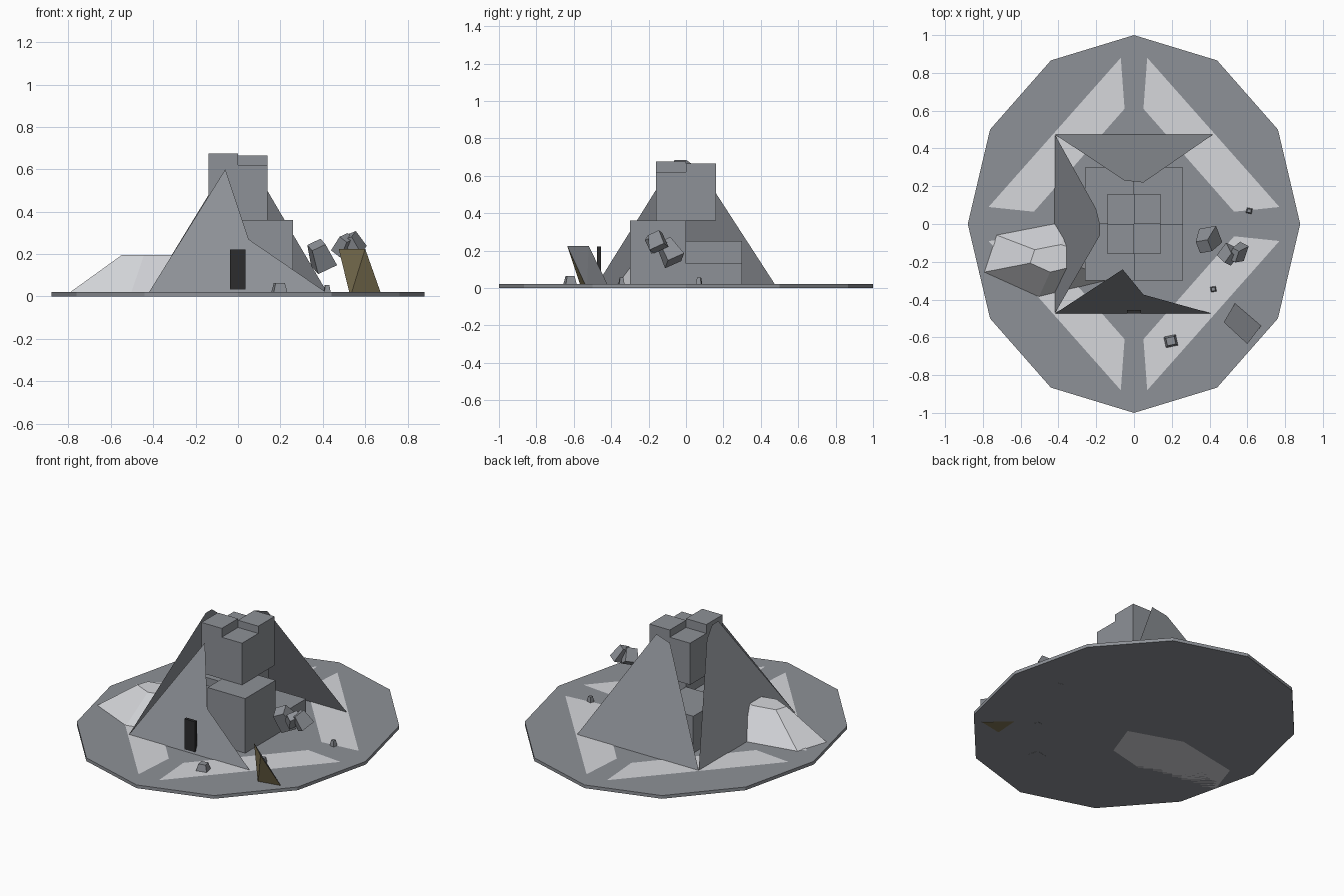
import bpy, bmesh, math
from mathutils import Matrix, Vector, Euler

cube = bpy.data.objects.get("Cube")
if cube:
    bpy.data.objects.remove(cube, do_unlink=True)


def material(name, color):
    m = bpy.data.materials.new(name)
    m.use_nodes = True
    m.diffuse_color = (*color, 1)
    m.node_tree.nodes["Principled BSDF"].inputs["Base Color"].default_value = (*color, 1)
    return m


STONE = material("grey stone", (0.27, 0.285, 0.31))
SAND = material("pale sand", (0.67, 0.68, 0.71))
DARK = material("door black", (0.025, 0.025, 0.026))
EARTH = material("brown earth", (0.22, 0.18, 0.09))


def finish(name, bm, *mats):
    mesh = bpy.data.meshes.new(name)
    bm.to_mesh(mesh)
    bm.free()
    for m in mats:
        mesh.materials.append(m)
    obj = bpy.data.objects.new(name, mesh)
    bpy.context.collection.objects.link(obj)
    return obj


def polygon(name, points, mat):
    bm = bmesh.new()
    bm.faces.new([bm.verts.new(p) for p in points])
    return finish(name, bm, mat)


def hull(name, points, *mats):
    bm = bmesh.new()
    for p in points:
        bm.verts.new(p)
    bmesh.ops.convex_hull(bm, input=bm.verts)
    bmesh.ops.recalc_face_normals(bm, faces=bm.faces)
    bmesh.ops.dissolve_limit(bm, angle_limit=0.02, verts=bm.verts, edges=bm.edges)
    return finish(name, bm, *mats)


def box(name, low, high, mat):
    low, high = Vector(low), Vector(high)
    bm = bmesh.new()
    bmesh.ops.create_cube(bm, size=1)
    bmesh.ops.scale(bm, vec=high - low, verts=bm.verts)
    bmesh.ops.translate(bm, vec=(low + high) / 2, verts=bm.verts)
    return finish(name, bm, mat)


def rock(name, center, size, rotation, taper):
    """Box that narrows towards its top."""
    bm = bmesh.new()
    bmesh.ops.create_cube(bm, size=1)
    for v in bm.verts:
        if v.co.z > 0:
            v.co.x *= taper
            v.co.y *= taper
    bmesh.ops.scale(bm, vec=size, verts=bm.verts)
    spin = Euler([math.radians(a) for a in rotation]).to_matrix().to_4x4()
    bmesh.ops.transform(bm, matrix=Matrix.Translation(center) @ spin, verts=bm.verts)
    return finish(name, bm, STONE)


# Twelve-sided ground slab
GROUND = 0.02
bm = bmesh.new()
bmesh.ops.create_cone(bm, cap_ends=True, segments=12, radius1=1, radius2=1, depth=GROUND)
bmesh.ops.scale(bm, vec=(0.88, 1, 1), verts=bm.verts)
bmesh.ops.translate(bm, vec=(0, 0, GROUND / 2), verts=bm.verts)
finish("ground_slab", bm, STONE)

# Four pale patches mirrored around the ground
patch = [(0.07, 0.88), (0.05, 0.61), (0.53, 0.065), (0.77, 0.09)]
for sx in (-1, 1):
    for sy in (-1, 1):
        pts = [(x * sx, y * sy, GROUND + 0.002) for x, y in patch]
        if sx * sy < 0:
            pts.reverse()
        polygon("sand_patch", pts, SAND)


# Inner tower: two tiers, each of four blocks of different height
def tier(name, hx, hy, base, heights):
    for (sx, sy), top in heights.items():
        xs, ys = sorted((0, sx * hx)), sorted((0, sy * hy))
        box(name, (xs[0], ys[0], base), (xs[1], ys[1], top), STONE)


tier("lower_block", 0.26, 0.30, GROUND,
     {(1, -1): 0.36, (1, 1): 0.13, (-1, 1): 0.25, (-1, -1): 0.2})
tier("upper_block", 0.14, 0.16, 0.36,
     {(1, -1): 0.62, (1, 1): 0.665, (-1, 1): 0.62, (-1, -1): 0.675})

# Thin broken pyramid walls, leaning inwards
LEAN_Y, LEAN_X = 0.405, 0.36
front = [(-0.42, GROUND), (0.415, GROUND), (0.05, 0.27), (-0.06, 0.60)]
polygon("front_wall", [(x, -0.475 + LEAN_Y * (z - GROUND), z) for x, z in front], STONE)
back = [(0.42, GROUND), (-0.42, GROUND), (-0.05, 0.625), (0.05, 0.65)]
polygon("back_wall", [(x, 0.475 - LEAN_Y * (z - GROUND), z) for x, z in back], STONE)
side = [(0.475, GROUND), (-0.475, GROUND), (-0.06, 0.685), (0.0, 0.685), (0.08, 0.63)]
polygon("side_wall", [(-0.42 + LEAN_X * (z - GROUND), y, z) for y, z in side], STONE)

# Upright door in the front wall
box("door", (-0.038, -0.475, 0.032), (0.036, -0.455, 0.222), DARK)

# Six-sided sand drift against the side wall
rim = [(-0.1, -0.3), (-0.02, -0.08), (-0.34, 0.03), (-0.75, -0.05), (-0.82, -0.26), (-0.51, -0.4)]
cx, cy, shrink = -0.41, -0.18, 0.34
top = [(cx + (x - cx) * shrink, cy + (y - cy) * shrink, 0.195) for x, y in rim]
hull("sand_drift", [(x, y, 0) for x, y in rim] + top, SAND)

# Fallen wall fragment: stone on the upper side, earth elsewhere
wedge = hull("fallen_fragment",
             [(0.475, -0.52, 0.225), (0.6, -0.635, 0.225), (0.53, -0.56, -0.001),
              (0.68, -0.53, -0.001), (0.54, -0.41, -0.001)], EARTH, STONE)
for f in wedge.data.polygons:
    f.material_index = int(f.normal.z > 0.05 and f.normal.x > 0)

# Pebbles on the ground
rock("large_pebble", (0.195, -0.62, 0.031), (0.075, 0.068, 0.064), (0, 0, 12), 0.6)
rock("front_pebble", (0.42, -0.345, 0.027), (0.036, 0.034, 0.056), (0, 0, 10), 0.55)
rock("back_pebble", (0.61, 0.07, 0.027), (0.036, 0.034, 0.056), (0, 0, -12), 0.55)

# Tumbling chunks beside the tower
rock("chunk_near", (0.388, -0.09, 0.195), (0.1, 0.1, 0.12), (25, -25, 10), 0.7)
rock("chunk_middle", (0.5, -0.165, 0.245), (0.06, 0.085, 0.085), (20, 35, -25), 0.75)
rock("chunk_far", (0.55, -0.155, 0.25), (0.055, 0.09, 0.09), (25, -20, -28), 0.75)
